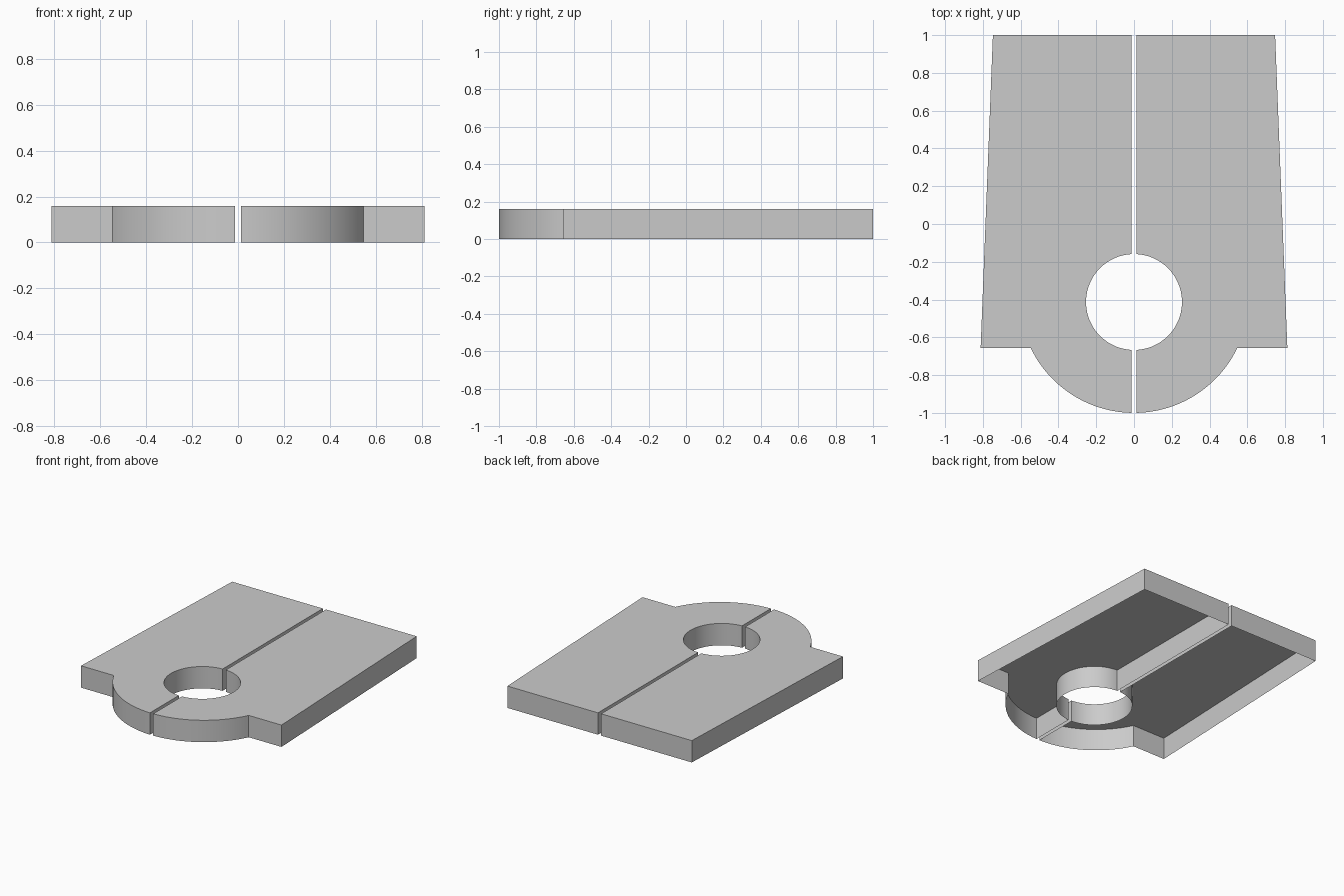
import bpy, bmesh
from math import sin, cos, asin, atan2, pi

if "Cube" in bpy.data.objects:
    bpy.data.objects.remove(bpy.data.objects["Cube"])

HEIGHT = 0.16
GAP = 0.013                      # half width of the centre slot
HOLE_Y, HOLE_R = -0.413, 0.254   # round opening
NOSE_Y, NOSE_R = -0.393, 0.607   # rounded front lobe
STEP_Y = -0.657


def arc(cy, r, a0, a1, n):
    return [(r * cos(a0 + (a1 - a0) * i / n), cy + r * sin(a0 + (a1 - a0) * i / n))
            for i in range(n + 1)]


# Outline of the right half, counter-clockwise from the front of the slot
nose_end = asin((STEP_Y - NOSE_Y) / NOSE_R)
nose_start = -pi / 2 + asin(GAP / NOSE_R)
hole_start = pi / 2 - asin(GAP / HOLE_R)
outline = arc(NOSE_Y, NOSE_R, nose_start, nose_end, 28)
outline += [(0.812, STEP_Y), (0.747, 1.0), (GAP, 1.0)]
outline += arc(HOLE_Y, HOLE_R, hole_start, -hole_start, 40)

# Hollow shell: top plate and thin side walls, open underneath
bm = bmesh.new()
top = [bm.verts.new((x, y, HEIGHT)) for x, y in outline]
low = [bm.verts.new((x, y, 0)) for x, y in outline]
bm.faces.new(top)
n = len(outline)
for i in range(n):
    j = (i + 1) % n
    bm.faces.new((low[i], low[j], top[j], top[i]))
mesh = bpy.data.meshes.new("split_cover")
bm.to_mesh(mesh)
bm.free()
cover = bpy.data.objects.new("split_cover", mesh)
bpy.context.collection.objects.link(cover)

# Second half by mirroring
mirror = cover.modifiers.new("mirror", 'MIRROR')
mirror.use_mirror_merge = False

# Smooth curved walls, sharp edges kept
bpy.context.view_layer.objects.active = cover
cover.select_set(True)
bpy.ops.object.shade_smooth_by_angle(angle=pi / 6)
